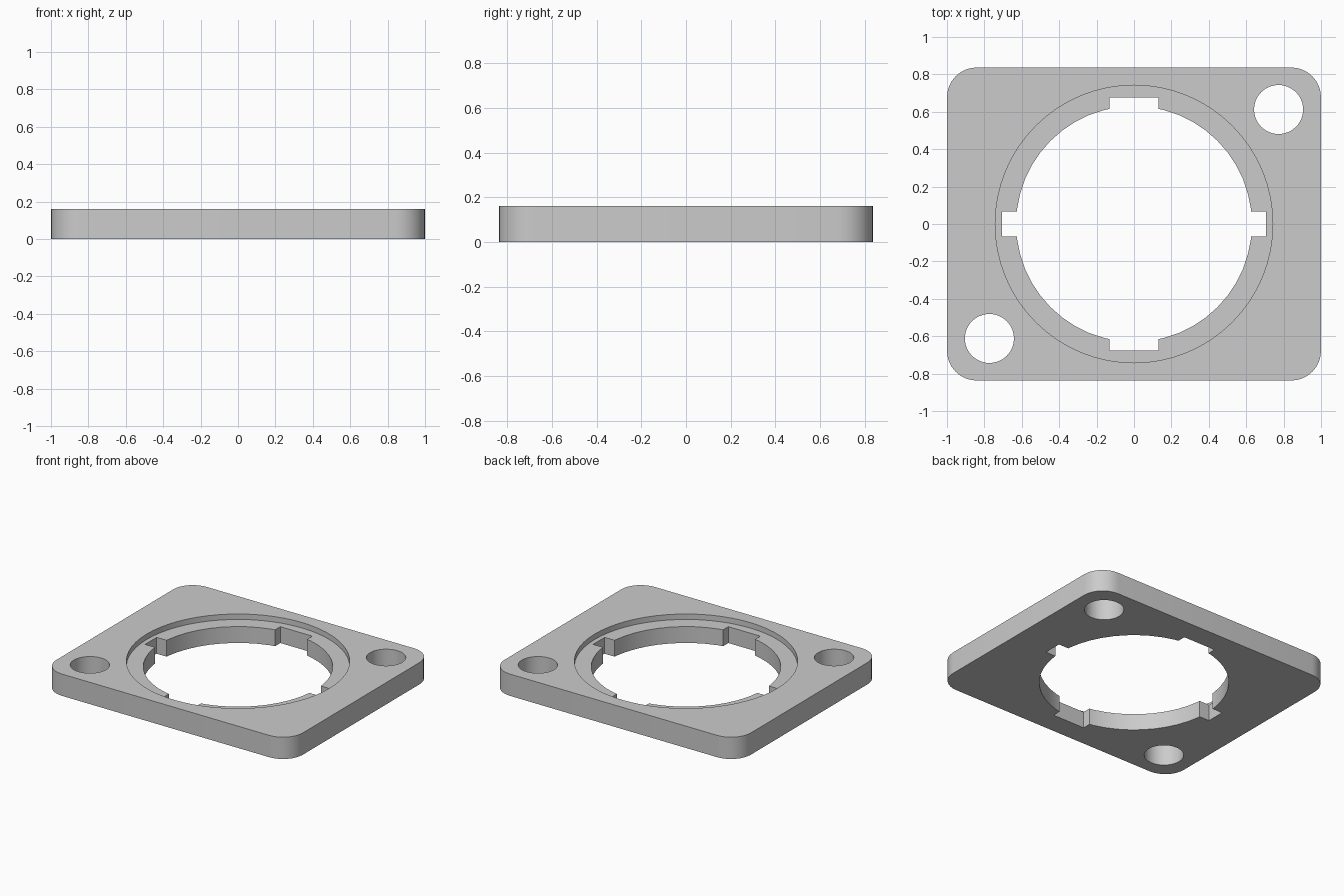
import bpy
import bmesh
import math

if "Cube" in bpy.data.objects:
    bpy.data.objects.remove(bpy.data.objects["Cube"])

HEIGHT = 0.16
HALF_X, HALF_Y = 1.0, 0.837
CORNER = 0.16
LEDGE_Z = 0.12

grey = bpy.data.materials.new("plain grey")
grey.use_nodes = True
colour = (0.6, 0.6, 0.6, 1)
grey.diffuse_color = colour
grey.node_tree.nodes["Principled BSDF"].inputs["Base Color"].default_value = colour


def prism(name, outline, z0, z1):
    """Extrude a closed outline from z0 to z1."""
    bm = bmesh.new()
    base = bm.faces.new([bm.verts.new((x, y, z0)) for x, y in outline])
    top = bmesh.ops.extrude_face_region(bm, geom=[base])["geom"]
    verts = [v for v in top if isinstance(v, bmesh.types.BMVert)]
    bmesh.ops.translate(bm, verts=verts, vec=(0, 0, z1 - z0))
    bmesh.ops.recalc_face_normals(bm, faces=bm.faces)
    mesh = bpy.data.meshes.new(name)
    bm.to_mesh(mesh)
    bm.free()
    mesh.materials.append(grey)
    obj = bpy.data.objects.new(name, mesh)
    bpy.context.collection.objects.link(obj)
    return obj


def arc(cx, cy, r, start, sweep, n):
    return [(cx + r * math.cos(start + sweep * i / n),
             cy + r * math.sin(start + sweep * i / n)) for i in range(n)]


def circle(cx, cy, r, n=48):
    return arc(cx, cy, r, 0, math.tau, n)


def rectangle(hx, hy):
    return [(-hx, -hy), (hx, -hy), (hx, hy), (-hx, hy)]


# Plate with rounded corners
outline = []
for i, (sx, sy) in enumerate([(1, 1), (-1, 1), (-1, -1), (1, -1)]):
    cx, cy = sx * (HALF_X - CORNER), sy * (HALF_Y - CORNER)
    outline += arc(cx, cy, CORNER, i * math.pi / 2, math.pi / 2, 8)
    end = (i + 1) * math.pi / 2
    outline.append((cx + CORNER * math.cos(end), cy + CORNER * math.sin(end)))
plate = prism("mounting_plate", outline, 0, HEIGHT)

# Shallow recess, central bore, key slots and two diagonal bolt holes
low, high = -0.1, HEIGHT + 0.1
cutters = [
    prism("recess_cutter", circle(0, 0, 0.742, 64), LEDGE_Z, high),
    prism("bore_cutter", circle(0, 0, 0.63), low, high),
    prism("side_slot_cutter", rectangle(0.707, 0.067), low, high),
    prism("end_slot_cutter", rectangle(0.13, 0.676), low, high),
]
for s in (1, -1):
    cutters.append(prism("bolt_hole_cutter", circle(s * 0.773, s * 0.612, 0.131), low, high))

bpy.context.view_layer.objects.active = plate
for cutter in cutters:
    cutter.hide_render = True
    cut = plate.modifiers.new(cutter.name, "BOOLEAN")
    cut.operation = "DIFFERENCE"
    cut.solver = "EXACT"
    cut.object = cutter
    bpy.ops.object.modifier_apply(modifier=cut.name)
    bpy.data.objects.remove(cutter)

# Smooth round walls, crisp edges
bpy.ops.object.select_all(action="DESELECT")
plate.select_set(True)
bpy.ops.object.shade_smooth_by_angle(angle=math.radians(30))
